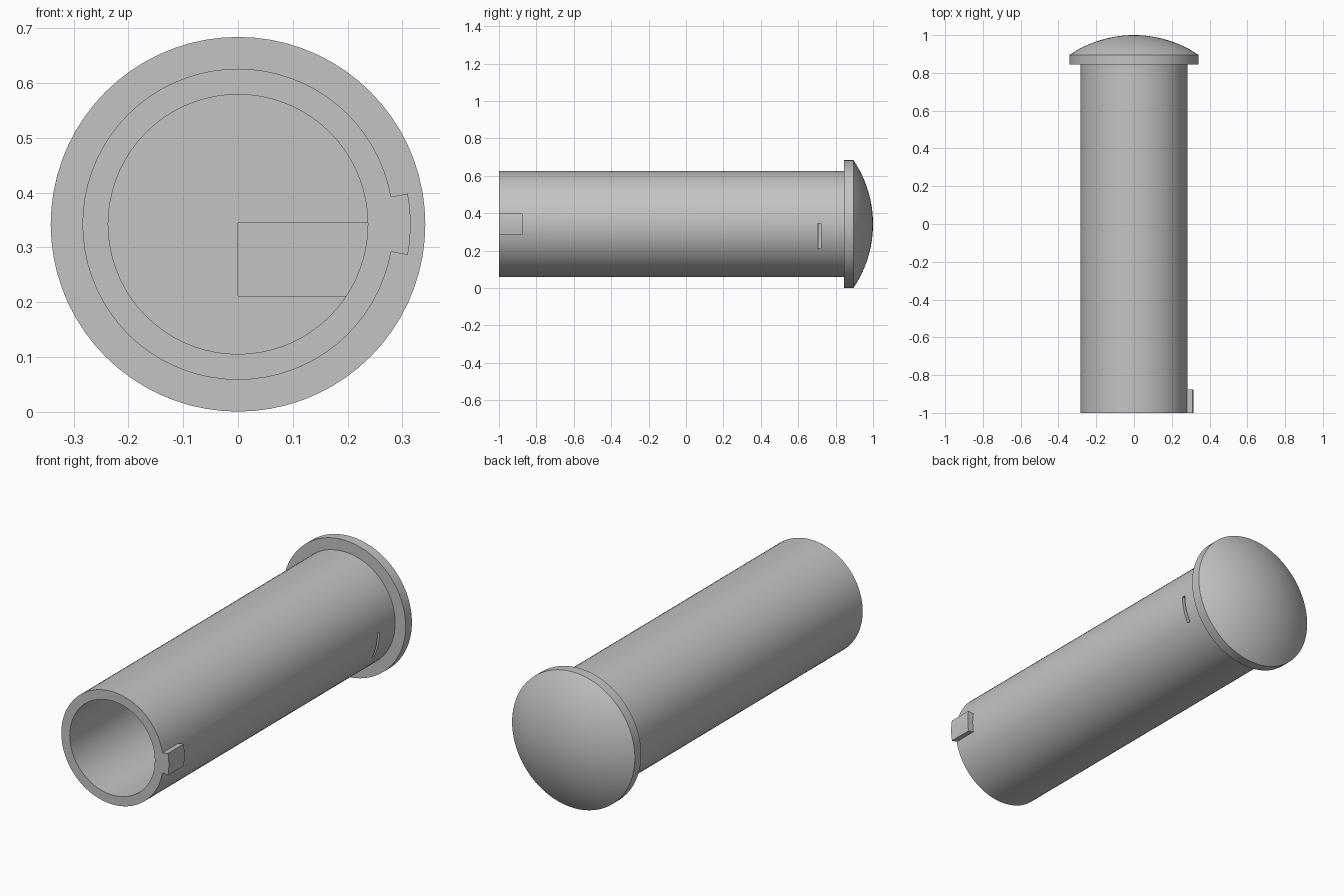
import bpy, bmesh, math
from mathutils import Vector

if "Cube" in bpy.data.objects:
    bpy.data.objects.remove(bpy.data.objects["Cube"], do_unlink=True)

AXIS_Z = 0.342
HEAD_R, TUBE_R, BORE_R, KEY_R = 0.342, 0.284, 0.237, 0.315
FRONT, FLOOR, COLLAR, RIM, BACK = -1.0, 0.705, 0.845, 0.895, 1.0

grey = bpy.data.materials.new("plain grey")
grey.use_nodes = True
colour = (0.55, 0.55, 0.55, 1)
grey.diffuse_color = colour
grey.node_tree.nodes["Principled BSDF"].inputs["Base Color"].default_value = colour


def finish(name, bm):
    """Turn a bmesh into a linked object lying along the pin axis."""
    bmesh.ops.remove_doubles(bm, verts=bm.verts, dist=1e-5)
    bmesh.ops.recalc_face_normals(bm, faces=bm.faces)
    mesh = bpy.data.meshes.new(name)
    bm.to_mesh(mesh)
    bm.free()
    mesh.materials.append(grey)
    obj = bpy.data.objects.new(name, mesh)
    bpy.context.collection.objects.link(obj)
    obj.location.z = AXIS_Z
    return obj


def combine(target, tool, operation):
    """Apply a boolean and remove the tool."""
    mod = target.modifiers.new(operation.lower(), "BOOLEAN")
    mod.operation, mod.object, mod.solver = operation, tool, "EXACT"
    bpy.context.view_layer.objects.active = target
    bpy.ops.object.modifier_apply(modifier=mod.name)
    bpy.data.objects.remove(tool, do_unlink=True)


# Hollow pin with collar and domed head, turned from one profile
profile = [(0, FLOOR), (BORE_R, FLOOR), (BORE_R, FRONT), (TUBE_R, FRONT),
           (TUBE_R, COLLAR), (HEAD_R, COLLAR), (HEAD_R, RIM)]
rise = BACK - RIM
dome_r = (HEAD_R ** 2 + rise ** 2) / (2 * rise)
half = math.asin(HEAD_R / dome_r)
rings = 12
for i in range(1, rings + 1):
    a = half * (1 - i / rings)
    profile.append((dome_r * math.sin(a), BACK - dome_r * (1 - math.cos(a))))

bm = bmesh.new()
verts = [bm.verts.new((r, y, 0)) for r, y in profile]
edges = [bm.edges.new(pair) for pair in zip(verts, verts[1:])]
bmesh.ops.spin(bm, geom=verts + edges, cent=(0, 0, 0), axis=(0, 1, 0),
               angle=math.tau, steps=72, use_duplicate=False)
pin = finish("domed_hollow_pin", bm)

# Locating key on the left side of the open end, with radial flanks
spread, steps = math.radians(10.2), 6
angles = [spread * (2 * i / steps - 1) for i in range(steps + 1)]
outline = [(KEY_R, a) for a in angles] + [(0.26, a) for a in reversed(angles)]
bm = bmesh.new()
face = bm.faces.new([bm.verts.new((r * math.cos(a), FRONT, r * math.sin(a)))
                     for r, a in outline])
extruded = bmesh.ops.extrude_face_region(bm, geom=[face])["geom"]
bmesh.ops.translate(bm, vec=(0, 0.125, 0),
                    verts=[v for v in extruded if isinstance(v, bmesh.types.BMVert)])
combine(pin, finish("locating_key", bm), "UNION")

# Thin slot through the wall, running into the bore floor as a shallow pocket
bm = bmesh.new()
bmesh.ops.create_cube(bm, size=1)
bmesh.ops.scale(bm, vec=(0.4, 0.017, 0.133), verts=bm.verts)
bmesh.ops.translate(bm, vec=(0.2, 0.712, -0.0645), verts=bm.verts)
cutter = finish("slot_cutter", bm)
cutter.hide_render = True
combine(pin, cutter, "DIFFERENCE")

# Smooth the turned surfaces and keep the corners crisp
bpy.ops.object.select_all(action="DESELECT")
pin.select_set(True)
bpy.context.view_layer.objects.active = pin
bpy.ops.object.shade_smooth_by_angle(angle=math.radians(15))
